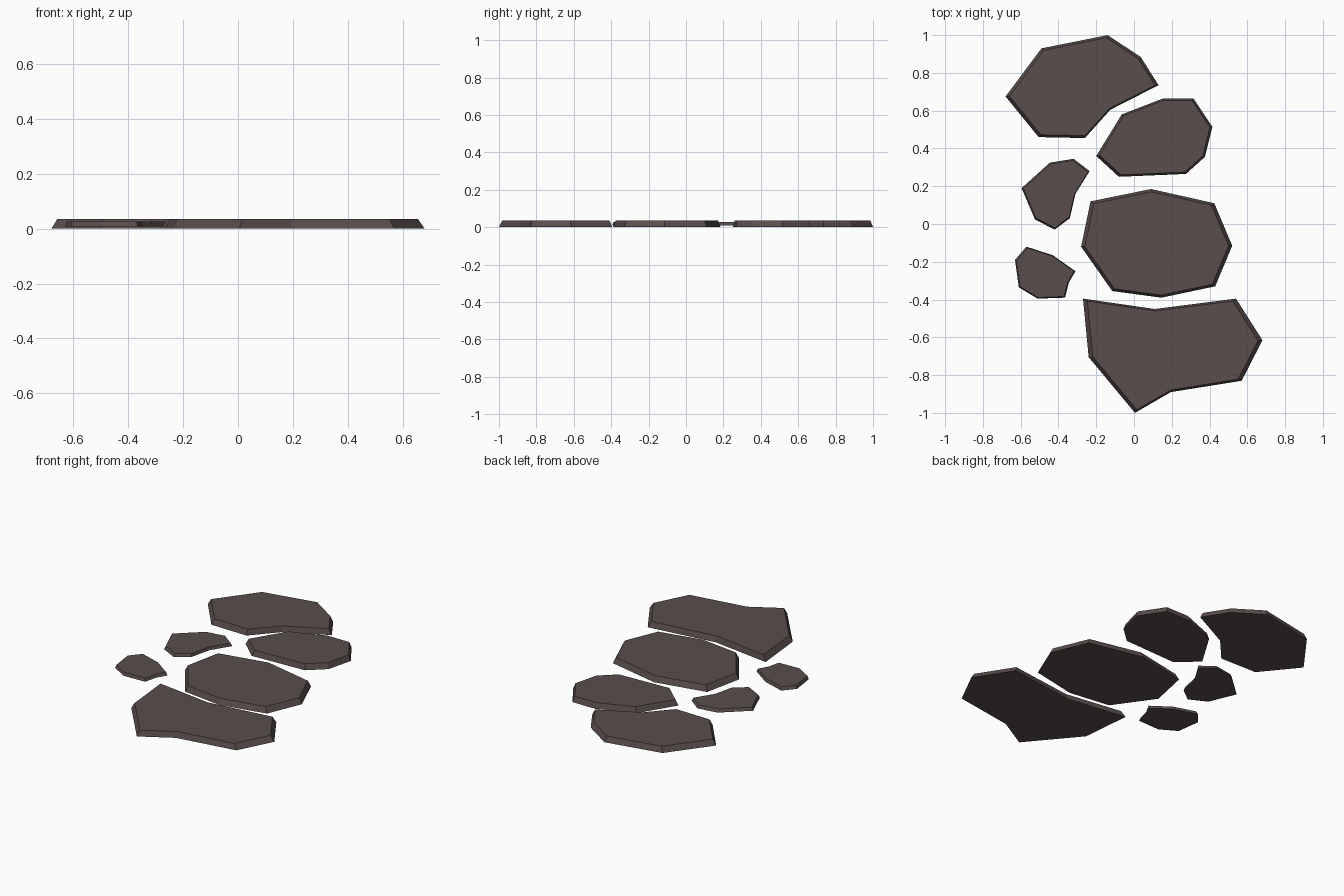
import bpy, bmesh
from mathutils import Vector

if "Cube" in bpy.data.objects:
    bpy.data.objects.remove(bpy.data.objects["Cube"])

stone_mat = bpy.data.materials.new("dark_stone")
stone_mat.diffuse_color = (0.1, 0.076, 0.073, 1)
stone_mat.use_nodes = True
stone_mat.node_tree.nodes["Principled BSDF"].inputs["Base Color"].default_value = stone_mat.diffuse_color


def slab(name, outline, z0=0.0, z1=0.035, top_scale=0.95):
    """Flat stone: an outline extruded upward with a slightly smaller top."""
    bm = bmesh.new()
    base = bm.faces.new([bm.verts.new((x, y, z0)) for x, y in outline])
    c = base.calc_center_median()
    top = bmesh.ops.extrude_face_region(bm, geom=[base], use_keep_orig=True)
    for v in [g for g in top["geom"] if isinstance(g, bmesh.types.BMVert)]:
        p = c + (v.co - c) * top_scale
        v.co = Vector((p.x, p.y, z1))
    bmesh.ops.recalc_face_normals(bm, faces=bm.faces)
    mesh = bpy.data.meshes.new(name)
    bm.to_mesh(mesh)
    bm.free()
    mesh.materials.append(stone_mat)
    obj = bpy.data.objects.new(name, mesh)
    bpy.context.collection.objects.link(obj)
    return obj


# Four large stepping stones, back to front
slab("back_stone", [(-.68, .675), (-.49, .93), (-.14, 1), (.035, .885),
                    (.13, .735), (-.125, .605), (-.26, .455), (-.505, .46)])
slab("right_stone", [(-.2, .36), (-.065, .58), (.155, .665), (.315, .665),
                     (.415, .515), (.375, .355), (.275, .265), (-.08, .25)])
slab("middle_stone", [(-.28, -.12), (-.23, .12), (.09, .185), (.425, .11),
                      (.52, -.115), (.43, -.33), (.145, -.39), (-.115, -.355)])
slab("front_stone", [(-.27, -.395), (.11, -.45), (.54, -.395), (.68, -.615),
                     (.57, -.83), (.195, -.89), (.005, -1), (-.24, -.705)])

# Two small, thinner stones on the left
slab("small_stone_back", [(-.595, .19), (-.445, .325), (-.32, .345), (-.235, .28),
                          (-.31, .16), (-.34, .03), (-.42, -.03), (-.525, .025)],
     0.008, 0.027)
slab("small_stone_front", [(-.63, -.19), (-.57, -.12), (-.43, -.165), (-.31, -.25),
                           (-.345, -.31), (-.365, -.39), (-.51, -.395), (-.61, -.335)],
     0.008, 0.027)
